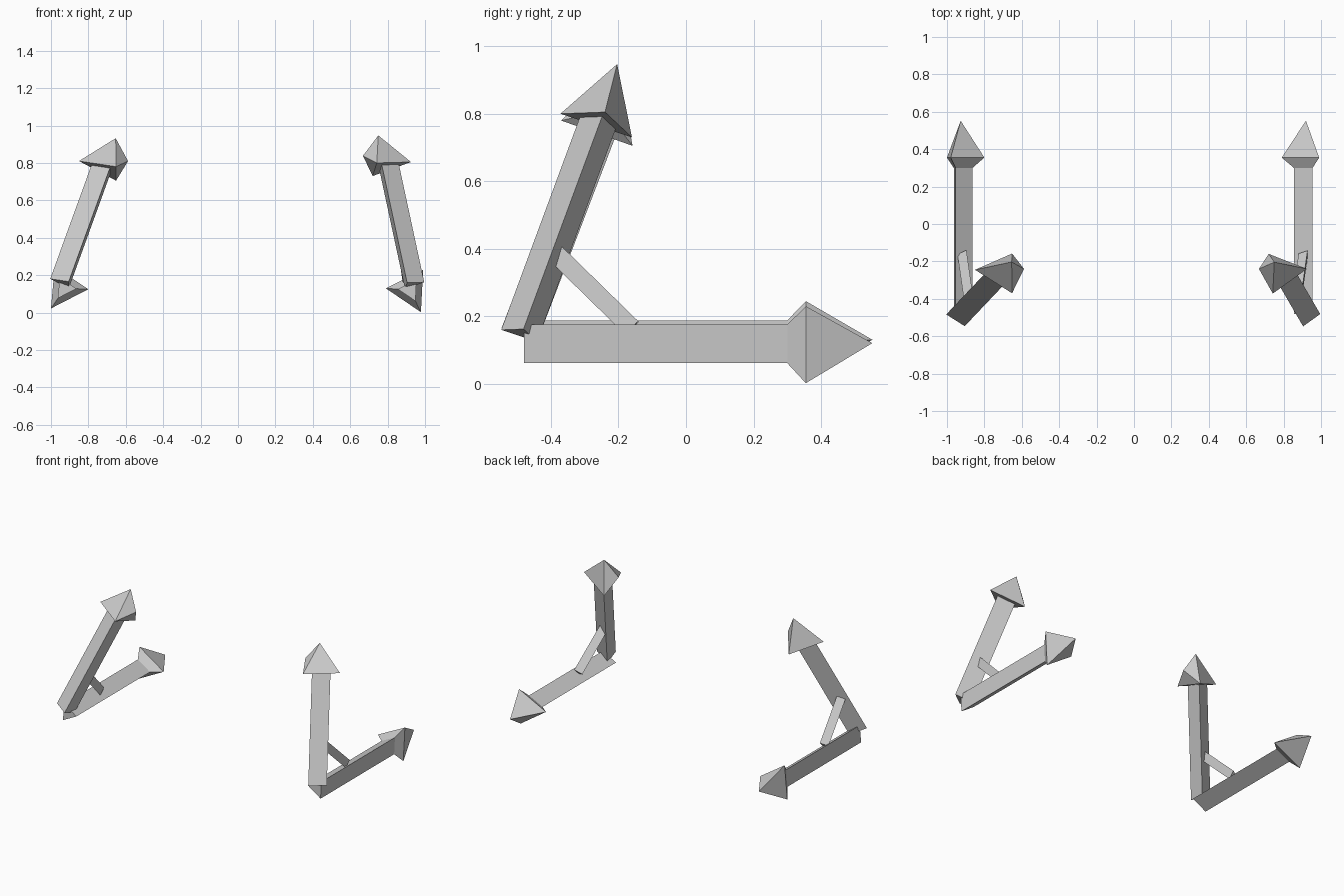
import bpy, bmesh, math
from mathutils import Vector

if "Cube" in bpy.data.objects:
    bpy.data.objects.remove(bpy.data.objects["Cube"])


def solid(name, points):
    """Closed flat-faced part spanned by a few corner points."""
    bm = bmesh.new()
    for p in points:
        bm.verts.new(p)
    result = bmesh.ops.convex_hull(bm, input=bm.verts[:])
    loose = [v for v in bm.verts if not v.link_faces]
    bmesh.ops.delete(bm, geom=loose, context='VERTS')
    bmesh.ops.dissolve_limit(bm, angle_limit=math.radians(0.5),
                             verts=bm.verts[:], edges=bm.edges[:])
    bmesh.ops.recalc_face_normals(bm, faces=bm.faces[:])
    mesh = bpy.data.meshes.new(name)
    bm.to_mesh(mesh)
    bm.free()
    obj = bpy.data.objects.new(name, mesh)
    bpy.context.collection.objects.link(obj)
    return obj


def arrow(name, start, corners, tip, flare=0.0, extra=()):
    """Three-sided shaft at half the head's size, with a pyramid head."""
    start, tip = Vector(start), Vector(tip)
    corners = [Vector(c) for c in corners]
    centre = sum(corners, Vector()) / 3
    half = [(c - centre) * 0.5 for c in corners]
    back = centre - (tip - centre).normalized() * flare
    neck = [back + h for h in half]
    solid(name + "_shaft", [start + h for h in half] + neck)
    solid(name + "_head", corners + [tip] + list(extra) + (neck if flare else []))


def brace(name, a, b, r):
    """Thin three-sided strut between two points."""
    a, b = Vector(a), Vector(b)
    d = (b - a).normalized()
    u = d.cross(Vector((1, 0, 0))).normalized()
    w = d.cross(u)
    ring = [(u * math.cos(t) + w * math.sin(t)) * r
            for t in (math.pi / 2 + k * math.tau / 3 for k in range(3))]
    solid(name, [p + q for p in (a, b) for q in ring])


# Level arrows lying along y
for side, tri in (("left", [(-1.0, .022), (-.80, .125), (-.98, .245)]),
                  ("right", [(.978, .002), (.79, .13), (.99, .23)])):
    cx = sum(p[0] for p in tri) / 3
    cz = sum(p[1] for p in tri) / 3
    arrow(side + "_level_arrow", (cx, -.48, cz),
          [(x, .355, z) for x, z in tri], (cx, .552, cz), flare=.055)

# Leaning arrows
arrow("left_leaning_arrow", (-.938, -.49, .158),
      [(-.85, -.245, .81), (-.652, -.37, .78), (-.652, -.158, .705)],
      (-.654, -.203, .932), extra=[(-.588, -.24, .81)])
arrow("right_leaning_arrow", (.931, -.49, .149),
      [(.925, -.24, .805), (.742, -.372, .80), (.72, -.16, .73)],
      (.75, -.204, .947), extra=[(.668, -.24, .838)])

# Struts joining each pair
for side, s in (("left", -1), ("right", 1)):
    brace(side + "_brace", (s * .88, -.385, .385), (s * .912, -.16, .165), .032)
